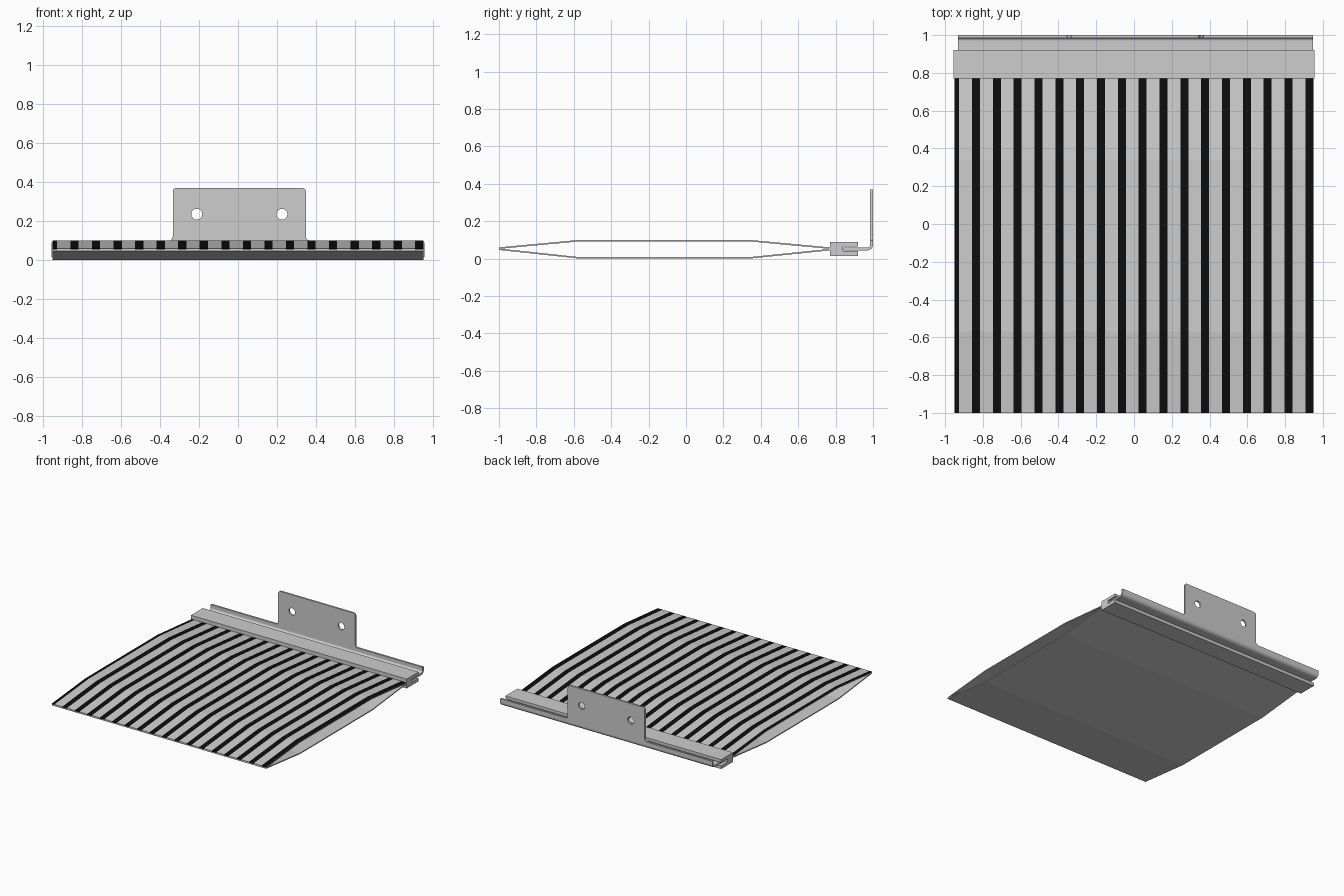
import bpy, bmesh, math

if "Cube" in bpy.data.objects:
    bpy.data.objects.remove(bpy.data.objects["Cube"])


def material(name, v):
    m = bpy.data.materials.new(name)
    m.diffuse_color = (v, v, v, 1)
    m.use_nodes = True
    m.node_tree.nodes["Principled BSDF"].inputs["Base Color"].default_value = m.diffuse_color
    return m


GREY = material("light grey", 0.61)
BLACK = material("black", 0.004)


def add_object(name, bm, mats):
    bmesh.ops.recalc_face_normals(bm, faces=bm.faces)
    me = bpy.data.meshes.new(name)
    bm.to_mesh(me)
    bm.free()
    for m in mats:
        me.materials.append(m)
    ob = bpy.data.objects.new(name, me)
    bpy.context.collection.objects.link(ob)
    return ob


def prism(name, profile, x0, x1):
    """Extrude a closed (y, z) profile along x."""
    bm = bmesh.new()
    a = [bm.verts.new((x0, y, z)) for y, z in profile]
    b = [bm.verts.new((x1, y, z)) for y, z in profile]
    bm.faces.new(a)
    bm.faces.new(b)
    n = len(profile)
    for i in range(n):
        j = (i + 1) % n
        bm.faces.new((a[i], a[j], b[j], b[i]))
    return add_object(name, bm, [GREY])


def arc(cx, cy, r, a0, a1, n=6):
    return [(cx + r * math.cos(math.radians(a0 + (a1 - a0) * i / n)),
             cy + r * math.sin(math.radians(a0 + (a1 - a0) * i / n)))
            for i in range(n + 1)]


# Sheets: thin bent plates, open at both sides
HALF = 0.95
T = 0.008
top_line = [(-1, .060), (-.57, .100), (.34, .100), (.78, .059)]
bottom_line = [(-1, .046), (-.57, 0), (.34, 0), (.78, .045)]


def sheet_profile(line, t):
    return line + [(y, z + t) for y, z in reversed(line)]


prism("lower_sheet", sheet_profile(bottom_line, T), -HALF, HALF)

# Upper sheet, divided lengthwise so that the stripes are whole faces
STEP, WIDTH, FIRST = 0.1103, 0.042, -0.947
cuts = [(-HALF, False)]
for k in range(18):
    c = FIRST + k * STEP
    cuts += [(max(c - WIDTH / 2, -HALF), True), (min(c + WIDTH / 2, HALF), False)]
cuts.append((HALF, False))
bm = bmesh.new()
section = sheet_profile(top_line, -T)
rows = [[bm.verts.new((x, y, z)) for y, z in section] for x, _ in cuts]
n = len(section)
for (x, black), a, b, nxt in zip(cuts, rows, rows[1:], cuts[1:]):
    if nxt[0] - x < 1e-5:
        continue
    for i in range(n):
        j = (i + 1) % n
        f = bm.faces.new((a[i], a[j], b[j], b[i]))
        # black on the upper side and the front edge
        f.material_index = 1 if black and i in (0, 1, 2, n - 1) else 0
bm.faces.new(rows[1])
bm.faces.new(rows[-1])
bmesh.ops.delete(bm, geom=[v for v in bm.verts if not v.link_faces], context='VERTS')
add_object("striped_upper_sheet", bm, [GREY, BLACK])

# Clamp bar with a slot in its rear side
prism("clamp_bar", [(.77, .015), (.92, .015), (.92, .040), (.84, .040),
                    (.84, .066), (.92, .066), (.92, .090), (.77, .090)], -.956, .956)

# Bent rail of the bracket, slid into the slot
BX = 0.007
rail = [(.842, .044)] + arc(.97, .074, .03, -90, 0) + [(1, .10), (.985, .10)]
rail += arc(.97, .074, .015, 0, -90) + [(.842, .059)]
prism("bracket_rail", rail, BX - .94, BX + .94)

# Upright tab with rounded corners, root fillets and two screw holes
W, Z0, Z1, R = .341, .10, .37, .02
right = arc(W + R, Z0 + R, R, 270, 180) + arc(W - R, Z1 - R, R, 0, 90)
outline = right + [(-x, z) for x, z in reversed(right)]
holes = [arc(s * .218, .235, .028, 0, 345, 23) for s in (-1, 1)]
cu = bpy.data.curves.new("bracket_tab", 'CURVE')
cu.dimensions = '2D'
cu.fill_mode = 'BOTH'
cu.extrude = .0075
for pts in [outline] + holes:
    s = cu.splines.new('POLY')
    s.points.add(len(pts) - 1)
    for p, (x, z) in zip(s.points, pts):
        p.co = (x, z, 0, 1)
    s.use_cyclic_u = True
cu.materials.append(GREY)
tab = bpy.data.objects.new("bracket_tab", cu)
bpy.context.collection.objects.link(tab)
tab.location = (BX, .9925, 0)
tab.rotation_euler = (math.pi / 2, 0, 0)
bpy.context.view_layer.objects.active = tab
tab.select_set(True)
bpy.ops.object.convert(target='MESH')
